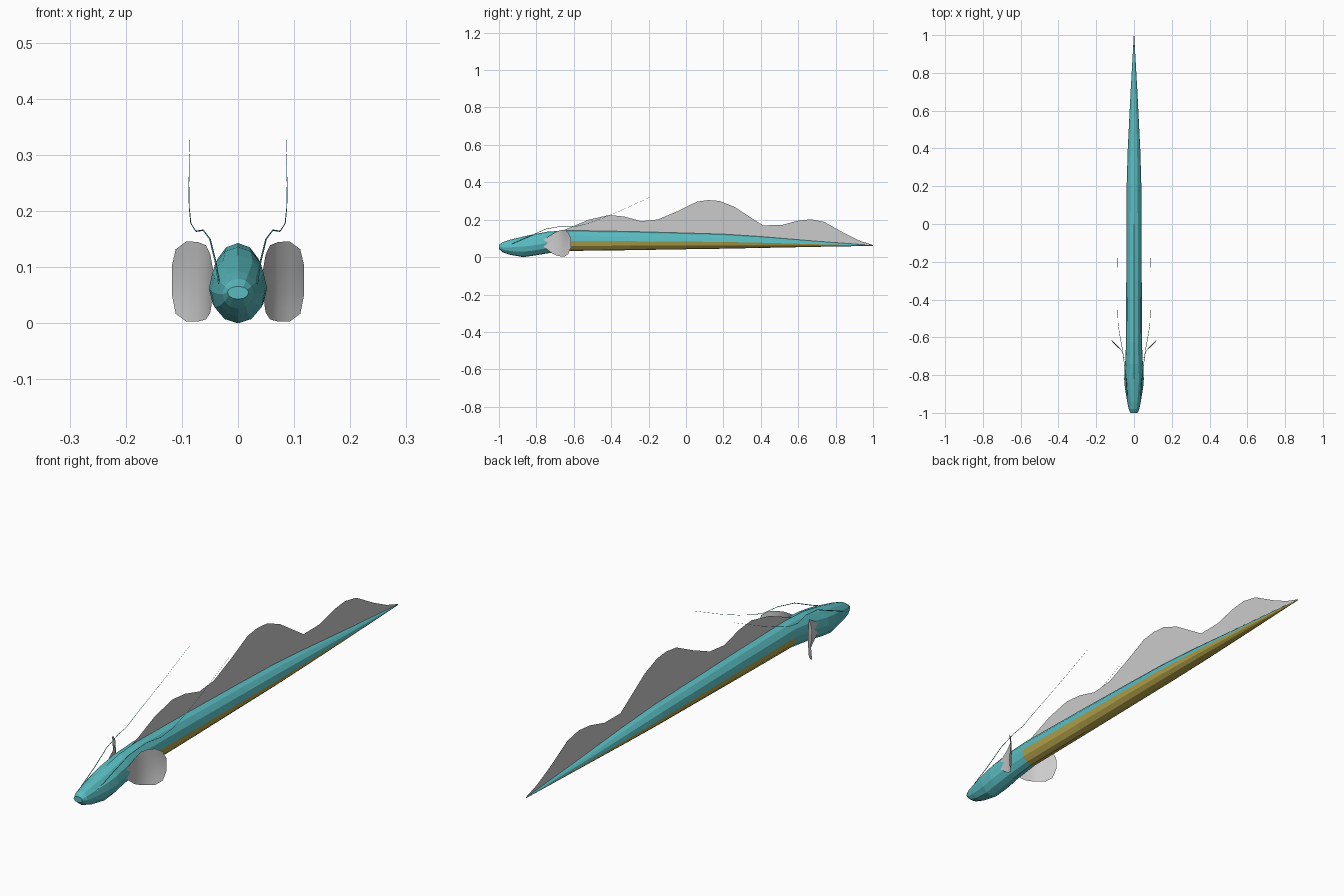
import bpy, bmesh, math

if "Cube" in bpy.data.objects:
    bpy.data.objects.remove(bpy.data.objects["Cube"])


def material(name, rgb):
    m = bpy.data.materials.new(name)
    m.diffuse_color = (*rgb, 1)
    m.use_nodes = True
    m.node_tree.nodes["Principled BSDF"].inputs["Base Color"].default_value = m.diffuse_color
    return m


def make_object(name, bm, mats=()):
    mesh = bpy.data.meshes.new(name)
    bm.to_mesh(mesh)
    bm.free()
    for m in mats:
        mesh.materials.append(m)
    ob = bpy.data.objects.new(name, mesh)
    bpy.context.collection.objects.link(ob)
    return ob


def lerp_table(table, y, col):
    for a, b in zip(table, table[1:]):
        if a[0] <= y <= b[0]:
            return a[col] + (b[col] - a[col]) * (y - a[0]) / (b[0] - a[0])
    return table[-1][col]


teal = material("teal_skin", (0.10, 0.50, 0.53))
gold = material("gold_belly", (0.46, 0.37, 0.07))

# Body stations: y, bottom z, top z, widest z, half width
STATIONS = [
    (-1.00, 0.043, 0.066, 0.055, 0.019),
    (-0.98, 0.026, 0.080, 0.052, 0.028),
    (-0.94, 0.012, 0.093, 0.052, 0.036),
    (-0.87, 0.000, 0.110, 0.057, 0.048),
    (-0.82, 0.007, 0.121, 0.062, 0.052),
    (-0.74, 0.020, 0.136, 0.076, 0.047),
    (-0.63, 0.033, 0.143, 0.087, 0.042),
    (-0.30, 0.037, 0.137, 0.085, 0.041),
    (0.00, 0.042, 0.129, 0.083, 0.040),
    (0.20, 0.045, 0.123, 0.081, 0.039),
    (0.40, 0.049, 0.110, 0.077, 0.033),
    (0.70, 0.055, 0.085, 0.069, 0.018),
    (1.00, 0.060, 0.063, 0.0615, 0.001),
]
SIDES = 12

# Body: lofted rings, gold on the lower half behind the neck
bm = bmesh.new()
rings = []
for y, lo, hi, mid, w in STATIONS:
    ring = []
    for i in range(SIDES):
        a = 2 * math.pi * i / SIDES
        s = math.sin(a)
        ring.append(bm.verts.new((w * math.cos(a), y, mid + s * ((hi - mid) if s > 0 else (mid - lo)))))
    rings.append(ring)
for k, (r0, r1) in enumerate(zip(rings, rings[1:])):
    for i in range(SIDES):
        j = (i + 1) % SIDES
        f = bm.faces.new((r0[i], r0[j], r1[j], r1[i]))
        f.material_index = 1 if STATIONS[k][0] > -0.64 and i >= SIDES // 2 else 0
bm.faces.new(rings[0])
bm.faces.new(rings[-1])
bmesh.ops.recalc_face_normals(bm, faces=bm.faces)
make_object("body", bm, (teal, gold))

# Dorsal fin: one thin sheet with three humps
CREST = [(-0.66, 0.142), (-0.62, 0.158), (-0.52, 0.200), (-0.41, 0.225), (-0.33, 0.217),
         (-0.24, 0.192), (-0.15, 0.201), (-0.04, 0.248), (0.06, 0.297), (0.12, 0.305),
         (0.18, 0.300), (0.26, 0.268), (0.41, 0.170), (0.51, 0.171), (0.60, 0.195),
         (0.67, 0.202), (0.74, 0.188), (0.85, 0.126), (0.93, 0.087), (1.00, 0.064)]
bm = bmesh.new()
cols = [(bm.verts.new((0, y, lerp_table(STATIONS, y, 2) - 0.003)), bm.verts.new((0, y, z)))
        for y, z in CREST]
for a, b in zip(cols, cols[1:]):
    bm.faces.new((a[0], b[0], b[1], a[1]))
make_object("dorsal_fin", bm)

# Pectoral fins: curved fan sheets; columns are x, y, low z, high z
FAN = [(0.044, -0.765, 0.058, 0.092), (0.049, -0.715, 0.020, 0.122), (0.057, -0.685, 0.007, 0.139),
       (0.072, -0.660, 0.003, 0.145), (0.092, -0.640, 0.003, 0.146), (0.111, -0.622, 0.017, 0.132),
       (0.118, -0.614, 0.052, 0.102)]
ROWS = 6
# Whiskers: centre line from the snout, sweeping up and back
WHISKER = [(0.034, -0.93, 0.072), (0.040, -0.84, 0.110), (0.050, -0.75, 0.150), (0.062, -0.66, 0.166),
           (0.075, -0.59, 0.164), (0.084, -0.53, 0.178), (0.087, -0.45, 0.207), (0.0875, -0.35, 0.248),
           (0.086, -0.18, 0.326)]

for side, tag in ((1, "left"), (-1, "right")):
    bm = bmesh.new()
    grid = []
    for x, y, lo, hi in FAN:
        col = []
        for r in range(ROWS + 1):
            t = r / ROWS
            z = lo + (hi - lo) * t
            cup = ((z - 0.075) / 0.07) ** 2
            col.append(bm.verts.new((side * x, y - 0.012 * cup * (x - 0.04) / 0.08, z)))
        grid.append(col)
    for a, b in zip(grid, grid[1:]):
        for r in range(ROWS):
            bm.faces.new((a[r], b[r], b[r + 1], a[r + 1]))
    fin = make_object(tag + "_pectoral_fin", bm)
    fin.data.shade_smooth()

    # Thin tapered tube
    bm = bmesh.new()
    prev = None
    for k, (x, y, z) in enumerate(WHISKER):
        rad = 0.0018 * (1 - 0.8 * k / (len(WHISKER) - 1))
        ring = [bm.verts.new((side * x + rad * math.cos(a), y, z + rad * math.sin(a)))
                for a in (0, math.pi / 2, math.pi, 1.5 * math.pi)]
        if prev:
            for i in range(4):
                j = (i + 1) % 4
                bm.faces.new((prev[i], prev[j], ring[j], ring[i]))
        prev = ring
    bmesh.ops.recalc_face_normals(bm, faces=bm.faces)
    make_object(tag + "_whisker", bm, (teal,))
